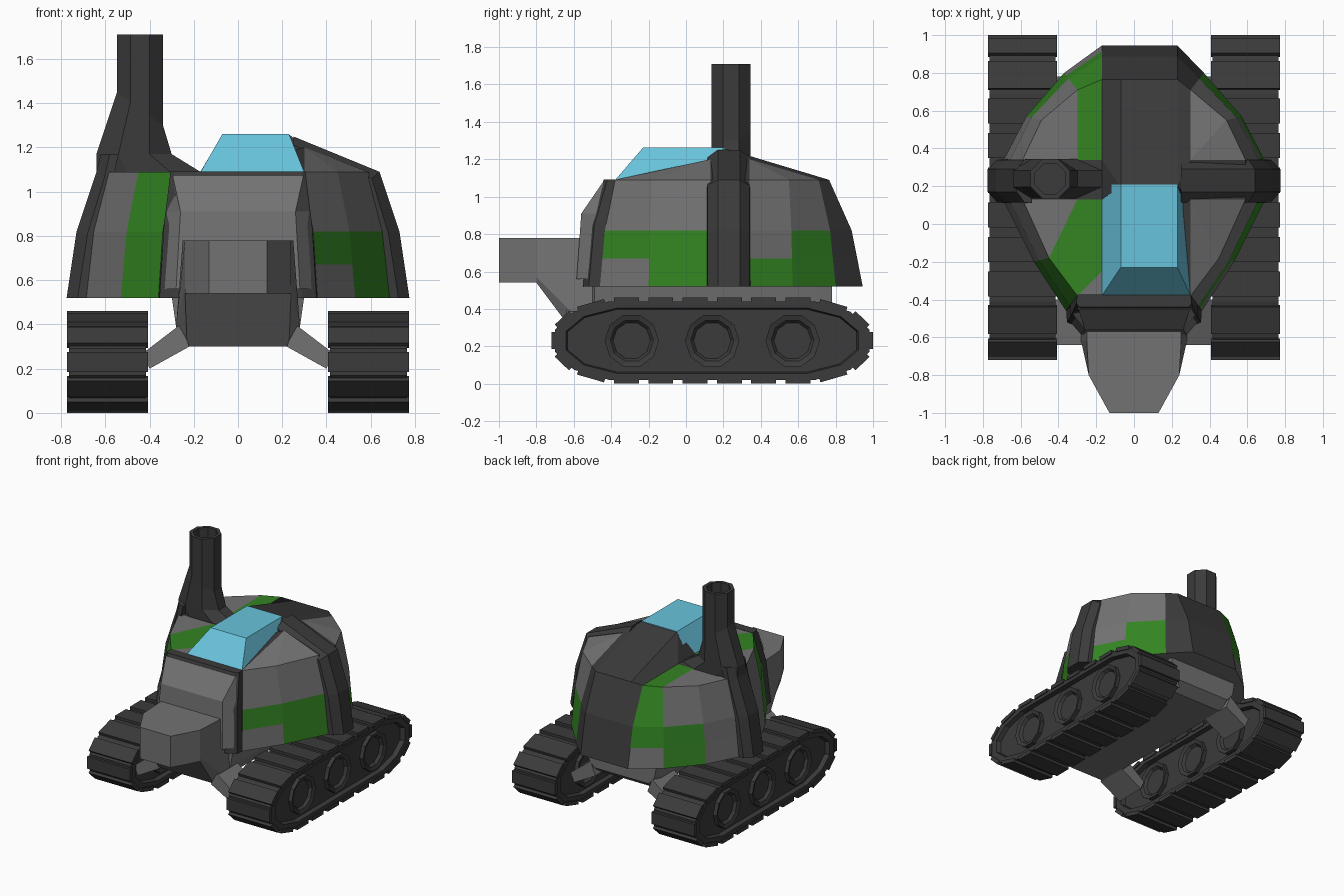
import bpy, bmesh, math
from mathutils import Vector

if "Cube" in bpy.data.objects:
    bpy.data.objects.remove(bpy.data.objects["Cube"])


def material(name, rgb):
    m = bpy.data.materials.new(name)
    m.diffuse_color = (*rgb, 1)
    m.use_nodes = True
    m.node_tree.nodes["Principled BSDF"].inputs["Base Color"].default_value = m.diffuse_color
    return m


GREY = material("armour grey", (0.17, 0.17, 0.17))
DARK = material("dark metal", (0.043, 0.043, 0.043))
GREEN = material("camouflage green", (0.033, 0.235, 0.016))
GLASS = material("canopy blue", (0.14, 0.55, 0.72))


def finish(bm, name, mats):
    bmesh.ops.remove_doubles(bm, verts=bm.verts, dist=0.0005)
    bmesh.ops.recalc_face_normals(bm, faces=bm.faces)
    me = bpy.data.meshes.new(name)
    bm.to_mesh(me)
    bm.free()
    for m in mats:
        me.materials.append(m)
    ob = bpy.data.objects.new(name, me)
    bpy.context.collection.objects.link(ob)
    return ob


def add_loft(bm, rings):
    vs = [[bm.verts.new(p) for p in r] for r in rings]
    n = len(rings[0])
    for a, b in zip(vs, vs[1:]):
        for i in range(n):
            bm.faces.new((a[i], a[(i + 1) % n], b[(i + 1) % n], b[i]))
    bm.faces.new(vs[0])
    bm.faces.new(vs[-1])


def loft(name, rings, mat):
    bm = bmesh.new()
    add_loft(bm, rings)
    return finish(bm, name, [mat])


def mirrored(pts):
    """Right-hand outline points plus their mirror image, as a closed ring."""
    return pts + [(-p[0],) + tuple(p[1:]) for p in reversed(pts)]


# Track outline, centred on (y, z) = (0.14, 0.23)
quarter = [(0.84, 0.06), (0.74, 0.155), (0.55, 0.21)]
half = quarter + [(-y, z) for y, z in reversed(quarter)]
outline = half + [(-y, -z) for y, z in half]
YC, ZC = 0.14, 0.23


def track_ring(x, sy=1, sz=1):
    return [(x, YC + y * sy, ZC + z * sz) for y, z in outline]


for s, side in ((1, "right"), (-1, "left")):
    # Track body with recessed sides
    loft(side + "_track_body", [track_ring(s * x, *k) for x, k in (
        (0.45, (0.92, 0.80)), (0.415, (0.93, 0.83)), (0.415, (1, 1)),
        (0.765, (1, 1)), (0.765, (0.93, 0.83)), (0.73, (0.92, 0.80)))], DARK)
    # Tread plates along every straight of the outline
    bm = bmesh.new()
    for i, a in enumerate(outline):
        a, b = Vector(a), Vector(outline[(i + 1) % len(outline)])
        d = b - a
        n = Vector((d.y, -d.x)).normalized()
        if n.dot((a + b) / 2) < 0:
            n = -n
        count = 6 if d.length > 0.8 else 1
        gap = min(0.025 / d.length, 0.12)
        for k in range(count):
            p, q = a + d * (k / count + gap), a + d * ((k + 1) / count - gap)
            sec = [p - n * 0.01, q - n * 0.01, q + n * 0.02, p + n * 0.02]
            add_loft(bm, [[(s * x, YC + v.x, ZC + v.y) for v in sec] for x in (0.408, 0.772)])
    finish(bm, side + "_tread_plates", [DARK])
    # Road wheels on both faces of the track
    bm = bmesh.new()
    for y in (-0.29, 0.14, 0.57):
        rings = []
        for x, r in ((0.45, 0.10), (0.43, 0.115), (0.42, 0.145), (0.76, 0.145), (0.75, 0.115), (0.73, 0.10)):
            rings.append([(s * x, y + r * math.cos(t * math.pi / 5), ZC + r * math.sin(t * math.pi / 5))
                          for t in range(10)])
        add_loft(bm, rings)
    finish(bm, side + "_wheels", [DARK])
    # Struts between hull and track
    for y0, y1, end in ((-0.64, -0.40, "front"), (0.54, 0.78, "rear")):
        sec = [(0.22, 0.30), (0.26, 0.40), (0.43, 0.27), (0.40, 0.20)]
        loft(side + "_" + end + "_strut", [[(s * x, y, z) for x, z in sec] for y in (y0, y1)], GREY)

# Lower hull with tapering nose: y, low width, mid width, top width, three heights
hull = [(-1.0, .13, .13, .13, .54, .57, .78), (-.8, .24, .24, .24, .54, .57, .78),
        (-.62, .23, .28, .25, .30, .39, .78), (-.50, .23, .28, .25, .30, .39, .78),
        (-.49, .23, .28, .30, .30, .39, .53), (.70, .23, .28, .30, .30, .39, .53),
        (.78, .23, .28, .30, .36, .42, .53)]
loft("hull_and_nose", [mirrored([(a, y, z0), (b, y, z1), (c, y, z2)])
                       for y, a, b, c, z0, z1, z2 in hull], GREY)

# Turret shell: bottom and top outlines, with the wall columns bulging between them
low = [(.36, -.46), (.53, -.20), (.69, .12), (.69, .34), (.57, .57), (.37, .80), (.23, .945)]
top = [(.30, -.38), (.45, -.18), (.59, .13), (.59, .34), (.49, .55), (.30, .71), (.23, .765)]


def whole(o):
    return o + [(-.17, o[-1][1])] + [(-x, y) for x, y in reversed(o[:-1])]


low, top = whole(low), whole(top)
levels = [(0.52, 0), (0.67, 0.165), (0.82, 0.33), (1.09, 1)]
# Colour of each column, bottom row to top row
columns = "SGS GGS DDD GSS GGS DDD DDD SGG GGS SSS DDD SSS GGG DDD".split()
index = {"S": 0, "D": 1, "G": 2}
bm = bmesh.new()
rings = [[bm.verts.new((a[0] + (b[0] - a[0]) * t, a[1] + (b[1] - a[1]) * t, z))
          for a, b in zip(low, top)] for z, t in levels]
for c, code in enumerate(columns):
    d = (c + 1) % len(columns)
    for r, letter in enumerate(code):
        f = bm.faces.new((rings[r][c], rings[r][d], rings[r + 1][d], rings[r + 1][c]))
        f.material_index = index[letter]
bm.faces.new(rings[0])

# Roof panels
T = [(x, y, 1.09) for x, y in top]
R0, R1, R2, R3, R4, R5, R6, L6, L5, L4, L3, L2, L1, L0 = T
fl, gl = (-.17, -.38, 1.09), (-.17, -.25, 1.09)
m1, m2 = (-.30, .13, 1.09), (-.17, .13, 1.09)
n1, n2 = (-.30, .34, 1.09), (-.17, .34, 1.09)
c1, c2 = (.30, .13, 1.20), (.30, .34, 1.20)
p1, p2, p3 = (-.07, .20, 1.26), (.23, .20, 1.26), (-.07, .765, 1.09)
roof = [("S", (L0, fl, gl)), ("G", (L0, gl, m2, m1, L1)), ("S", (L1, m1, L2)),
        ("D", (L2, m1, n1, L3)), ("D", (m1, m2, n2, n1)), ("S", (L3, n1, L5, L4)),
        ("G", (n1, n2, L6, L5)), ("S", (R0, R1, c1)), ("S", (R1, R2, c1)),
        ("D", (R2, R3, c2, c1)), ("S", (R3, R4, c2)), ("S", (R4, R5, c2)),
        ("D", (p1, p2, R6, p3)), ("D", (m2, p1, n2)), ("D", (n2, p1, p3, L6)),
        ("D", (p2, c1, c2)), ("D", (p2, c2, R5, R6)), ("D", (m2, c1, p2, p1)),
        ("D", (fl, R0, c1, m2))]
for letter, pts in roof:
    f = bm.faces.new([bm.verts.new(p) for p in pts])
    f.material_index = index[letter]
finish(bm, "turret_shell", [GREY, DARK, GREEN])

# Canopy
loft("canopy", [[(-.17, -.38, 1.088), (.30, -.38, 1.088), (.30, .21, 1.088), (-.17, .21, 1.088)],
                [(-.07, -.23, 1.262), (.23, -.23, 1.262), (.23, .21, 1.262), (-.07, .21, 1.262)]], GLASS)

# Dark frame behind the front plate, then the plate itself
loft("front_frame", [mirrored([(.36, -.44, .52), (.355, -.52, .52), (.29, -.55, .52)]),
                     mirrored([(.335, -.41, .85), (.335, -.49, .85), (.27, -.52, .85)]),
                     mirrored([(.30, -.37, 1.092), (.305, -.42, 1.092), (.29, -.44, 1.092)])], DARK)
loft("front_plate", [mirrored([(b, y + .08, z), (a, y, z)]) for y, z, a, b in (
    (-.585, .56, .28, .35), (-.56, .91, .26, .32), (-.45, 1.07, .295, .305))], GREY)

# Raised ribs over the turret sides: x, z and inward direction
rib = [(.775, .52, -.1, 0), (.73, .82, -.1, -.02), (.64, 1.09, -.07, -.06)]
section = [(.11, 1), (.115, .5), (.17, 0), (.29, 0), (.34, .5), (.345, 1)]
for s, side, tip in ((1, "right", (.25, 1.25, 0, -.08)), (-1, "left", (.62, 1.17, -.08, 0))):
    loft(side + "_rib", [[(s * (x + dx * k), y, z + dz * k) for y, k in section]
                         for x, z, dx, dz in rib + [tip]], DARK)


# Hollow octagonal chimney flaring into the roof
def octagon(cx, hx, hy, z, tilt=0):
    out = []
    for i in range(8):
        a = math.radians(22.5 + 45 * i)
        c, q = math.cos(a) / 0.924, math.sin(a) / 0.924
        out.append((cx + hx * c, 0.24 + hy * q, z - tilt * c))
    return out


loft("chimney", [octagon(-.405, .235, .105, 1.07), octagon(-.405, .235, .105, 1.09),
                 octagon(-.47, .17, .105, 1.17), octagon(-.443, .104, .104, 1.375, .075),
                 octagon(-.443, .104, .104, 1.71), octagon(-.443, .08, .08, 1.71),
                 octagon(-.443, .08, .08, 1.5)], DARK)
